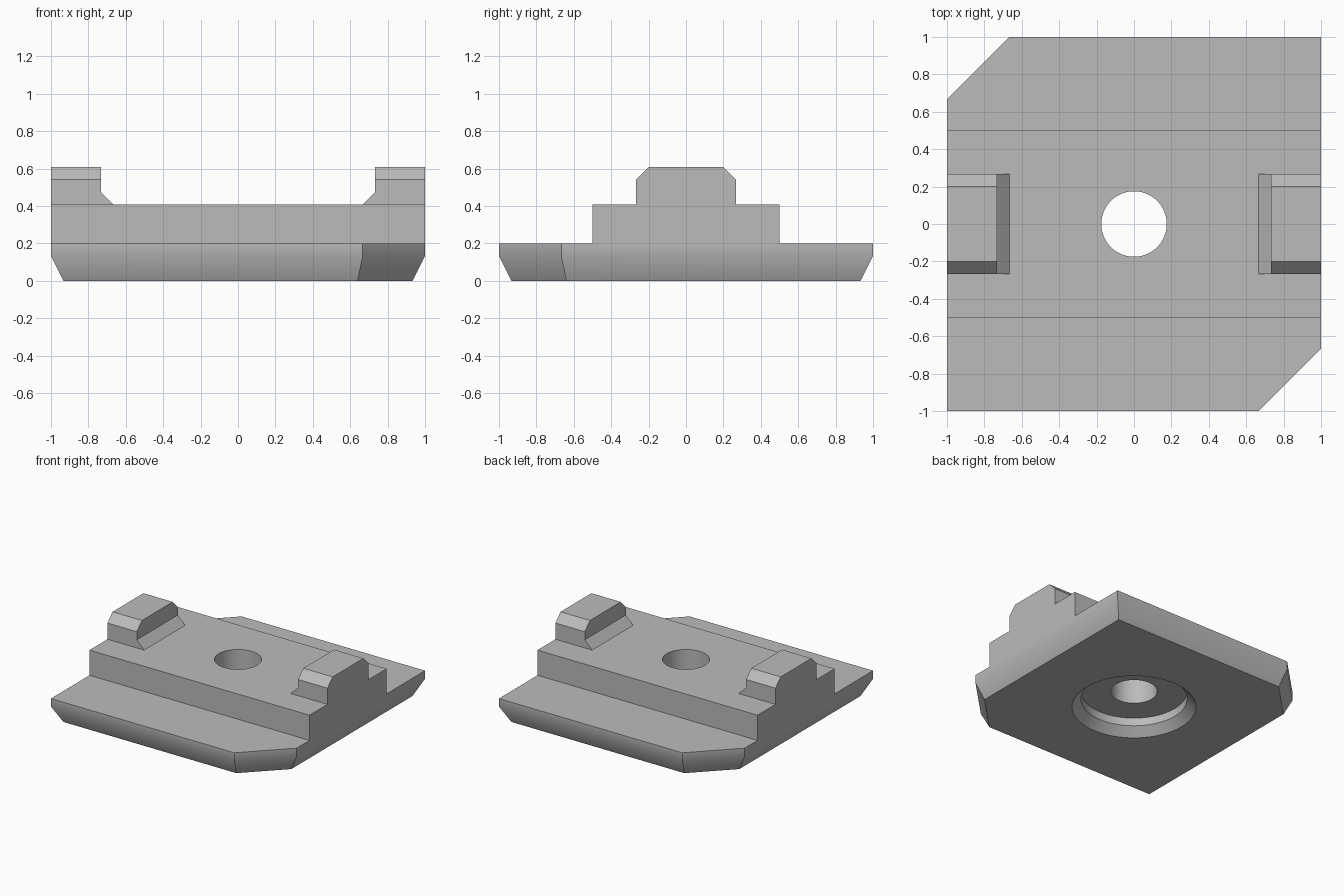
import bpy
import bmesh
from math import radians, tau
from mathutils import Vector

if "Cube" in bpy.data.objects:
    bpy.data.objects.remove(bpy.data.objects["Cube"])

U = 1 / 15  # chamfer size shared by all parts

grey = bpy.data.materials.new("plain grey")
grey.use_nodes = True
color = (0.5, 0.5, 0.5, 1)
grey.diffuse_color = color
grey.node_tree.nodes["Principled BSDF"].inputs["Base Color"].default_value = color


def finish(name, bm):
    bmesh.ops.remove_doubles(bm, verts=bm.verts, dist=1e-5)
    bmesh.ops.recalc_face_normals(bm, faces=bm.faces)
    mesh = bpy.data.meshes.new(name)
    bm.to_mesh(mesh)
    bm.free()
    mesh.materials.append(grey)
    ob = bpy.data.objects.new(name, mesh)
    bpy.context.collection.objects.link(ob)
    return ob


def activate(ob):
    bpy.ops.object.select_all(action='DESELECT')
    ob.select_set(True)
    bpy.context.view_layer.objects.active = ob


def loft(name, rings):
    """Skin a stack of equal-length rings and cap both ends."""
    bm = bmesh.new()
    loops = [[bm.verts.new(p) for p in ring] for ring in rings]
    for a, b in zip(loops, loops[1:]):
        for i in range(len(a)):
            j = (i + 1) % len(a)
            bm.faces.new((a[i], a[j], b[j], b[i]))
    bm.faces.new(loops[0])
    bm.faces.new(loops[-1])
    return finish(name, bm)


def outline(inset, z):
    """Square with two opposite corners cut off, offset evenly inwards."""
    e = 1 - inset
    c = 5 / 3 - inset * 2 ** 0.5 - e
    half = [(-e, -e), (c, -e), (e, -c)]
    return [(x, y, z) for x, y in half + [(-x, -y) for x, y in half]]


# Base plate with a tapered lower edge
plate = loft("base_plate", [outline(U, 0), outline(0, 2 * U), outline(0, 3 * U)])

# Raised rail across the plate
rail_top = 0.407
rail = loft("raised_rail", [[(x, y, z) for x, y in ((-1, -.5), (1, -.5), (1, .5), (-1, .5))]
                            for z in (3 * U, rail_top)])

# Underside recess and through hole
cutter_profile = [(0, -.1), (7 * U + .1, -.1), (6 * U, U), (6 * U, 2 * U),
                  (.175, 2 * U), (.175, .6), (0, .6)]
bm = bmesh.new()
verts = [bm.verts.new((r, 0, z)) for r, z in cutter_profile]
edges = [bm.edges.new(pair) for pair in zip(verts, verts[1:])]
bmesh.ops.spin(bm, geom=verts + edges, cent=Vector(), axis=(0, 0, 1),
               angle=tau, steps=72, use_merge=True)
cutter = finish("hole_cutter", bm)
cutter.hide_render = True
for ob in (plate, rail):
    activate(ob)
    mod = ob.modifiers.new("hole", 'BOOLEAN')
    mod.operation = 'DIFFERENCE'
    mod.solver = 'EXACT'
    mod.object = cutter
    bpy.ops.object.modifier_apply(modifier=mod.name)
bpy.data.objects.remove(cutter)

# End blocks: chamfered on top, with a flared foot facing the centre
w = 4 * U
top = rail_top + 3 * U
blocks = []
for side, name in ((1, "left_end_block"), (-1, "right_end_block")):
    levels = [(1 - 5 * U, w, rail_top), (1 - w, w, rail_top + U),
              (1 - w, w, top - U), (1 - w, w - U, top)]
    blocks.append(loft(name, [[(side * x, y, z) for x, y in
                               ((a, -b), (1, -b), (1, b), (a, b))] for a, b, z in levels]))

for ob in (plate, rail, *blocks):
    activate(ob)
    bpy.ops.object.shade_smooth_by_angle(angle=radians(30))
